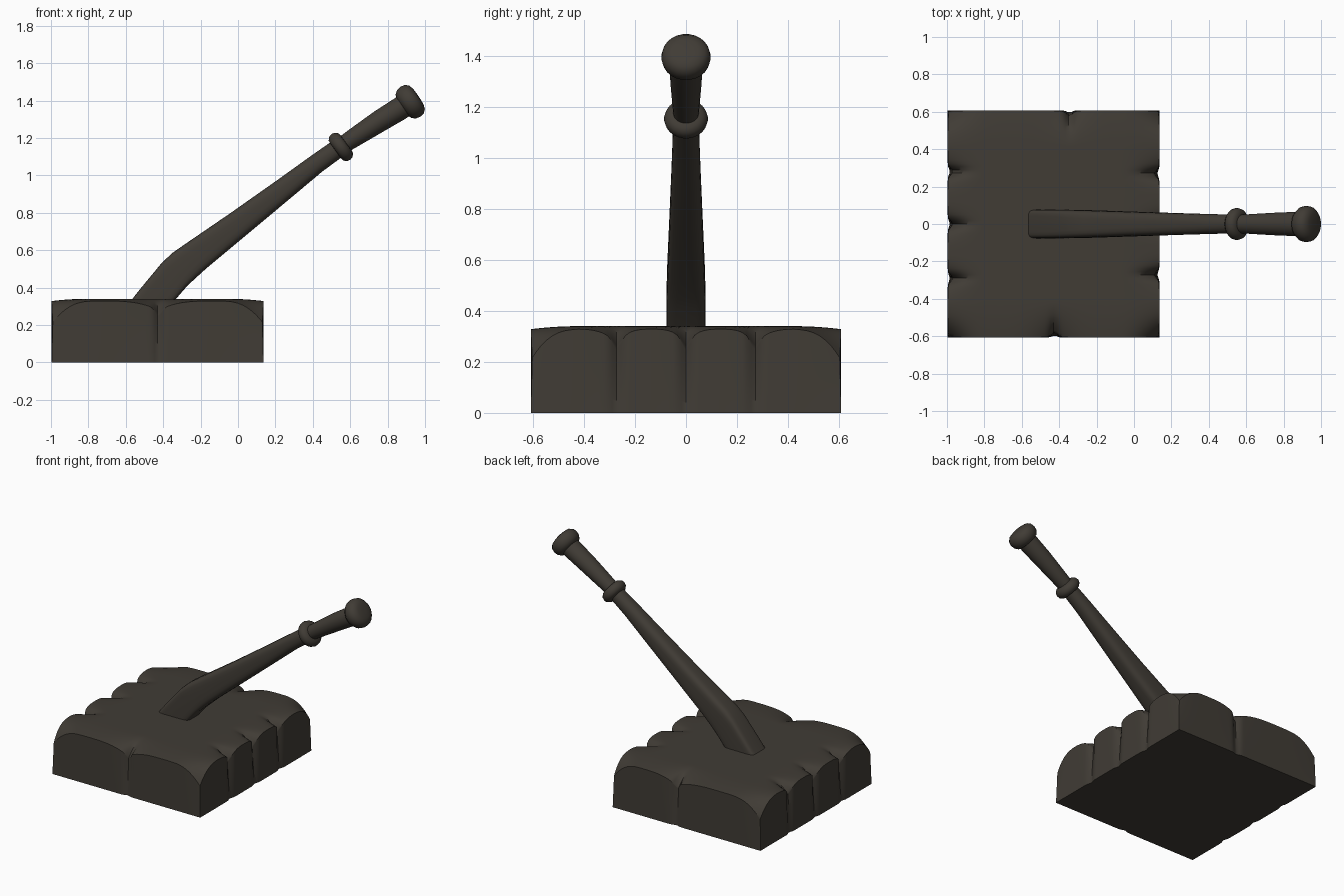
import bpy, bmesh, math
from mathutils import Vector

if "Cube" in bpy.data.objects:
    bpy.data.objects.remove(bpy.data.objects["Cube"])

mat = bpy.data.materials.new("dark brown stone")
mat.diffuse_color = (0.052, 0.045, 0.036, 1)
mat.use_nodes = True
mat.node_tree.nodes["Principled BSDF"].inputs["Base Color"].default_value = mat.diffuse_color


def finish(bm, name, angle):
    bmesh.ops.recalc_face_normals(bm, faces=bm.faces)
    me = bpy.data.meshes.new(name)
    bm.to_mesh(me)
    bm.free()
    me.materials.append(mat)
    me.shade_smooth()
    me.set_sharp_from_angle(angle=math.radians(angle))
    ob = bpy.data.objects.new(name, me)
    bpy.context.collection.objects.link(ob)
    return ob


# ---- stone slab: box with lobed, worn rim ----
X0, X1, Y, H = -1.0, 0.14, 0.612, 0.34
SIDES = {  # lobe boundaries along each side
    "front": [X0, -0.425, X1],
    "back": [X0, -0.345, X1],
    "left": [-Y, -0.29, 0.0, 0.28, Y],
    "right": [-Y, -0.27, 0.0, 0.27, Y],
}


def lobe(side, p):
    """How near p is to a lobe end (0..1), and distance to the nearest notch."""
    b = SIDES[side]
    arch = 1.0
    for lo, hi in zip(b, b[1:]):
        if lo <= p <= hi:
            arch = abs(2 * (p - lo) / (hi - lo) - 1) ** 3
    return arch, min(abs(p - n) for n in b[1:-1])


bm = bmesh.new()
bmesh.ops.create_cube(bm, size=2)
bmesh.ops.subdivide_edges(bm, edges=bm.edges[:], cuts=71, use_grid_fill=True)
for v in bm.verts:
    x = X0 + (v.co.x + 1) / 2 * (X1 - X0)
    y = v.co.y * Y
    t = (v.co.z + 1) / 2
    drop, mx, my = 0.0, 0.0, 0.0
    for side, e, p in (("front", y + Y, x), ("back", Y - y, x),
                       ("left", x - X0, y), ("right", X1 - x, y)):
        arch, d = lobe(side, p)
        groove = math.exp(-(d / 0.022) ** 2)
        fall = max(0.0, 1 - e / 0.2) ** 2
        drop += fall * (0.012 + 0.05 * arch + 0.03 * groove)
        inset = max(0.0, 1 - e / 0.12) * (0.004 + 0.022 * groove * (0.5 + 0.5 * t)
                                          + 0.006 * arch * t)
        mx += {"left": inset, "right": -inset}.get(side, 0)
        my += {"front": inset, "back": -inset}.get(side, 0)
    v.co = (x + mx, y + my, t * (H - drop))
finish(bm, "stone_slab", 40)


# ---- lever parts: superellipse sections lofted along a path in the xz plane ----
def loft(name, stations, angle=40, n=24):
    """stations: (x, z, tangent angle in degrees, half thickness, half width, exponent)"""
    bm = bmesh.new()
    rings = []
    for x, z, a, ht, hw, ex in stations:
        a = math.radians(a)
        up = Vector((-math.sin(a), 0, math.cos(a)))
        ring = []
        for i in range(n):
            th = 2 * math.pi * (i + 0.5) / n
            c, s = math.cos(th), math.sin(th)
            c = math.copysign(abs(c) ** (2 / ex), c)
            s = math.copysign(abs(s) ** (2 / ex), s)
            ring.append(bm.verts.new(Vector((x, c * hw, z)) + up * (s * ht)))
        rings.append(ring)
    for r, q in zip(rings, rings[1:]):
        for i in range(n):
            j = (i + 1) % n
            bm.faces.new((r[i], r[j], q[j], q[i]))
    bm.faces.new(rings[0])
    bm.faces.new(rings[-1])
    return finish(bm, name, angle)


def turned(name, x, z, a, profile):
    ca, sa = math.cos(math.radians(a)), math.sin(math.radians(a))
    return loft(name, [(x + s * ca, z + s * sa, a, r, r, 2) for s, r in profile], 50)


# Bent shaft, squarish at the foot and round near the collar
loft("lever_shaft", [
    (-0.545, 0.22, 50, 0.090, 0.077, 7),
    (-0.450, 0.34, 50, 0.090, 0.077, 7),
    (-0.340, 0.47, 48, 0.092, 0.076, 6),
    (-0.290, 0.517, 42, 0.092, 0.075, 5),
    (-0.220, 0.572, 38, 0.086, 0.073, 4.5),
    (0.000, 0.738, 37, 0.073, 0.066, 3.5),
    (0.250, 0.930, 37, 0.060, 0.058, 2.8),
    (0.420, 1.062, 36, 0.052, 0.053, 2.3),
    (0.550, 1.155, 35, 0.050, 0.050, 2),
])

# Grip swelling towards the knob
loft("lever_grip", [
    (0.550, 1.155, 35, 0.046, 0.048, 2),
    (0.640, 1.214, 34, 0.052, 0.054, 2),
    (0.760, 1.292, 33, 0.059, 0.061, 2),
    (0.860, 1.353, 33, 0.062, 0.065, 2),
    (0.915, 1.390, 33, 0.062, 0.065, 2),
])

# Collar ring
turned("lever_collar", 0.550, 1.152, 36,
       [(-0.036, 0.045), (-0.033, 0.066), (-0.019, 0.081), (0, 0.086),
        (0.019, 0.081), (0.033, 0.066), (0.036, 0.045)])

# End knob
turned("lever_knob", 0.922, 1.394, 34,
       [(-0.052, 0.055), (-0.045, 0.076), (-0.025, 0.092), (0, 0.097),
        (0.025, 0.092), (0.043, 0.075), (0.050, 0.050), (0.052, 0.02)])
